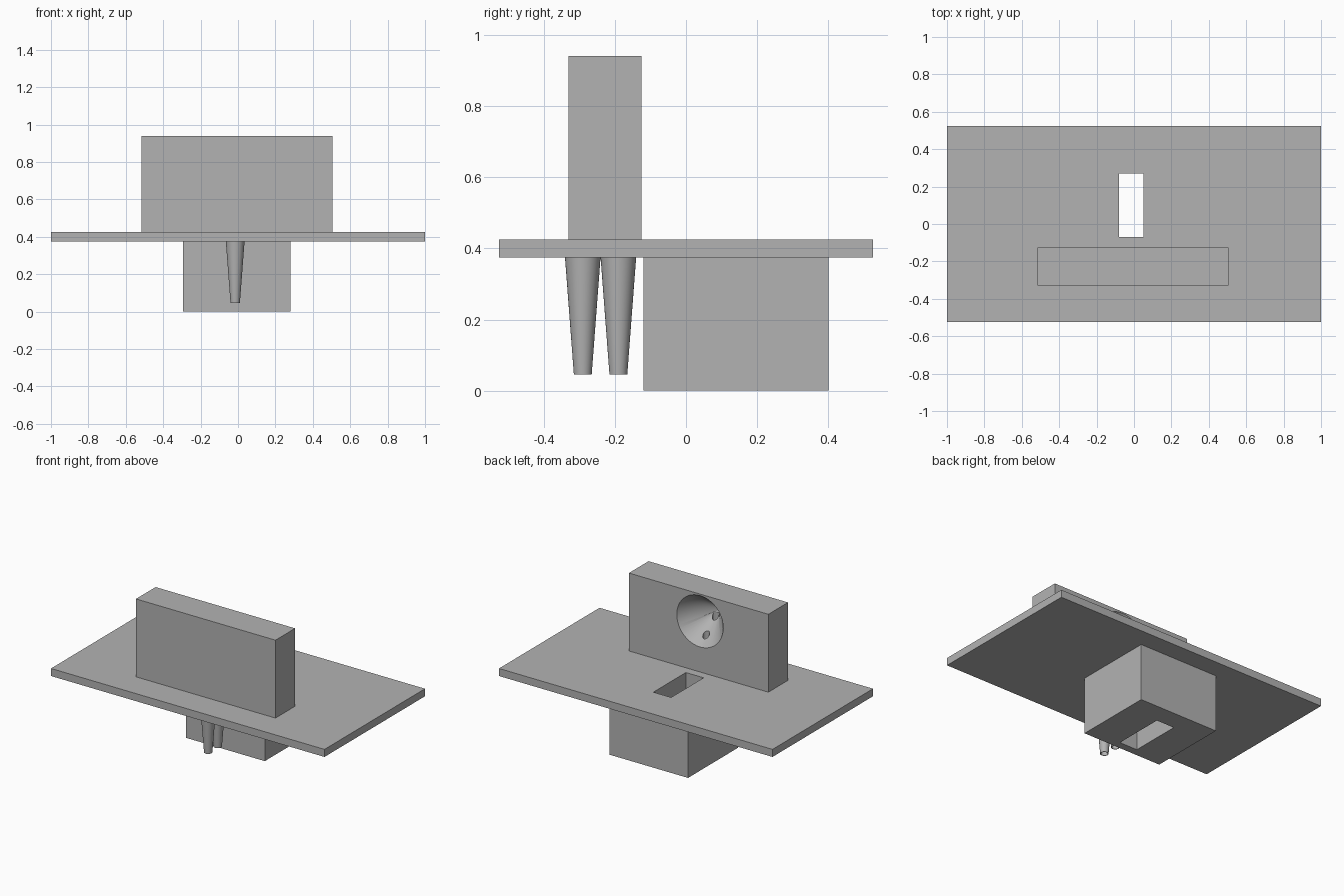
import bpy
import math

default = bpy.data.objects.get("Cube")
if default:
    bpy.data.objects.remove(default, do_unlink=True)

grey = bpy.data.materials.new("plain_grey")
grey.use_nodes = True
GREY = (0.45, 0.45, 0.45, 1)
grey.diffuse_color = GREY
grey.node_tree.nodes["Principled BSDF"].inputs["Base Color"].default_value = GREY


def finish(name):
    obj = bpy.context.object
    obj.name = name
    obj.data.materials.append(grey)
    return obj


def box(name, x, y, z):
    """Box from (min, max) ranges on each axis."""
    spans = (x, y, z)
    bpy.ops.mesh.primitive_cube_add(size=1, location=[sum(s) / 2 for s in spans])
    obj = finish(name)
    obj.scale = [s[1] - s[0] for s in spans]
    bpy.ops.object.transform_apply(location=False, rotation=False, scale=True)
    return obj


def cone(name, r_low, r_high, depth, location, tilt=0):
    bpy.ops.mesh.primitive_cone_add(vertices=48, radius1=r_low, radius2=r_high, depth=depth,
                                    location=location, rotation=(tilt, 0, 0))
    return finish(name)


def cut(obj, cutters):
    """Subtract the cutters and apply the result."""
    bpy.ops.object.select_all(action="DESELECT")
    bpy.context.view_layer.objects.active = obj
    obj.select_set(True)
    for cutter in cutters:
        mod = obj.modifiers.new("cut", "BOOLEAN")
        mod.operation = "DIFFERENCE"
        mod.solver = "EXACT"
        mod.object = cutter
        bpy.ops.object.modifier_apply(modifier=mod.name)
    bpy.ops.object.shade_smooth_by_angle(angle=math.radians(30))


MID_X = -0.015
PLATE_LOW, PLATE_TOP = 0.375, 0.425
PEG_LOW = 0.045

# Main solid parts
plate = box("base_plate", (-1, 1), (-0.525, 0.525), (PLATE_LOW, PLATE_TOP))
upright = box("upright_block", (-0.515, 0.505), (-0.33, -0.125), (PLATE_TOP, 0.94))
lower = box("lower_block", (-0.295, 0.28), (-0.12, 0.40), (0, PLATE_LOW))

# Slot through plate and lower block
slot = box("slot_cutter", (-0.08, 0.05), (-0.07, 0.27), (-0.1, 0.6))

# Funnel recess in the back of the upright, continued a little past the face
funnel = cone("funnel_cutter", 0.187, 0, 0.22, (MID_X, -0.215, 0.76), math.pi / 2)

# Tapered hollow pegs with channels rising into the funnel
channels = []
for name, y, top in (("front", -0.29, 0.75), ("back", -0.19, 0.72)):
    peg = cone(name + "_peg", 0.025, 0.05, PLATE_LOW - PEG_LOW,
               (MID_X, y, (PLATE_LOW + PEG_LOW) / 2))
    channel = cone(name + "_channel_cutter", 0.021, 0.021, top, (MID_X, y, top / 2))
    cut(peg, [channel])
    channels.append(channel)

cut(plate, [slot] + channels)
cut(lower, [slot])
cut(upright, [funnel] + channels)

for cutter in [slot, funnel] + channels:
    bpy.data.objects.remove(cutter, do_unlink=True)
